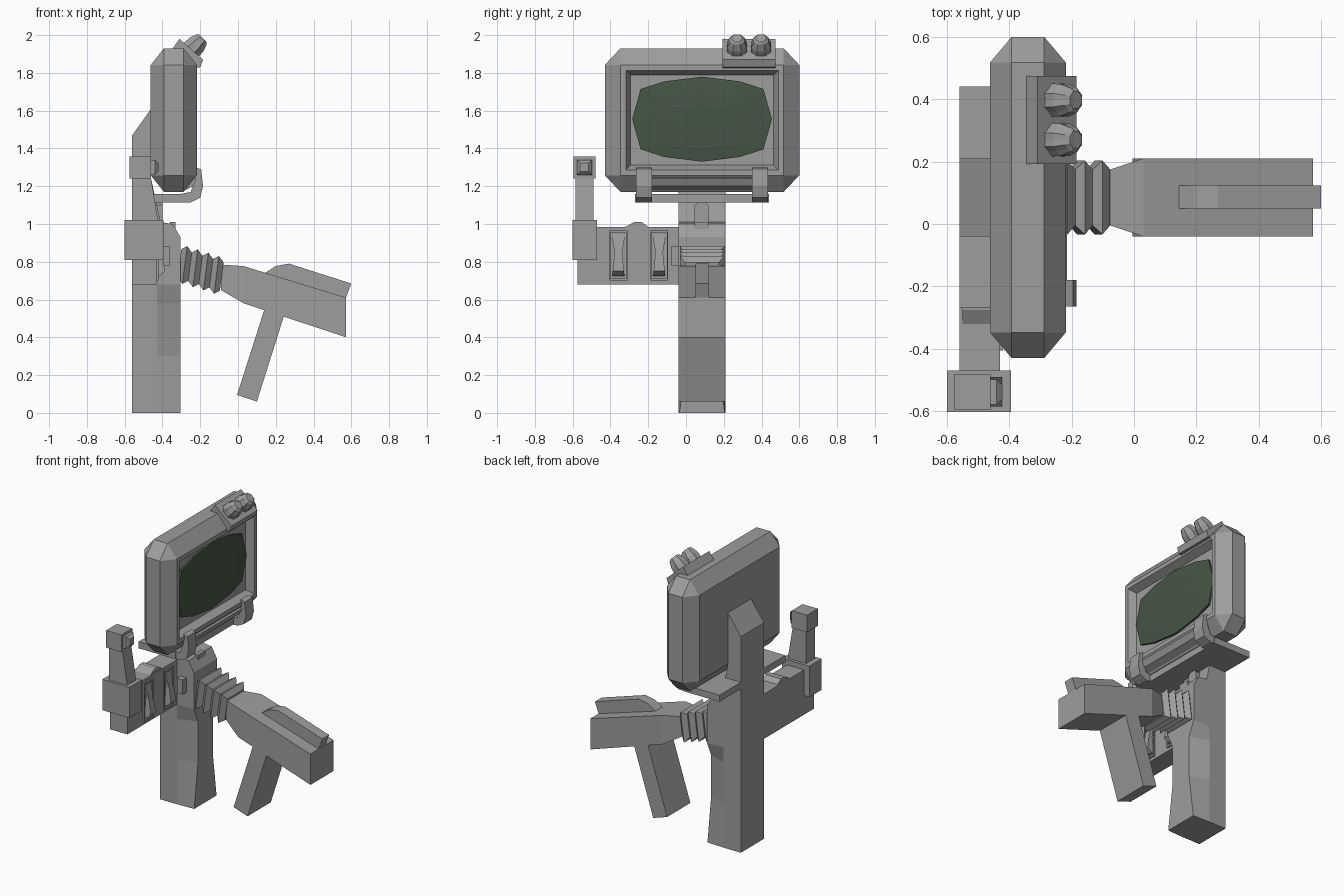
import bpy, bmesh, math
from mathutils import Vector, Matrix

cube = bpy.data.objects.get("Cube")
if cube:
    bpy.data.objects.remove(cube)


def material(name, rgb):
    m = bpy.data.materials.new(name)
    m.use_nodes = True
    m.diffuse_color = (*rgb, 1)
    m.node_tree.nodes["Principled BSDF"].inputs["Base Color"].default_value = (*rgb, 1)
    return m


GREY = material("grey plastic", (0.34, 0.34, 0.34))
GREEN = material("dark green glass", (0.06, 0.092, 0.06))
MID = 0.085          # centre line of post and handle in y
POST = (-0.04, 0.21)  # post width in y


def finish(name, bm, mat=GREY):
    bmesh.ops.recalc_face_normals(bm, faces=bm.faces)
    me = bpy.data.meshes.new(name)
    bm.to_mesh(me)
    bm.free()
    me.materials.append(mat)
    ob = bpy.data.objects.new(name, me)
    bpy.context.collection.objects.link(ob)
    return ob


def loft(name, rings, mat=GREY):
    """Skin a list of equal-length point rings and cap both ends."""
    bm = bmesh.new()
    vs = [[bm.verts.new(p) for p in r] for r in rings]
    n = len(vs[0])
    for a, b in zip(vs, vs[1:]):
        for i in range(n):
            j = (i + 1) % n
            bm.faces.new((a[i], a[j], b[j], b[i]))
    bm.faces.new(vs[0])
    bm.faces.new(vs[-1])
    return finish(name, bm, mat)


def side_prism(name, pts, y):
    """Profile in x and z, extruded along y."""
    return loft(name, [[(x, v, z) for x, z in pts] for v in y])


def front_prism(name, pts, x):
    """Profile in y and z, extruded along x."""
    return loft(name, [[(v, y, z) for y, z in pts] for v in x])


def box(name, x, y, z):
    return side_prism(name, [(x[0], z[0]), (x[1], z[0]), (x[1], z[1]), (x[0], z[1])], y)


def rect_x(x, hy, z0, z1):
    return [(x, MID - hy, z0), (x, MID + hy, z0), (x, MID + hy, z1), (x, MID - hy, z1)]


# Grip: back half straight, front half pinched at the waist
def grip_ring(z, pinch):
    a, b = POST
    return [(-0.56, a, z), (-0.43, a, z), (-0.305, a + pinch, z),
            (-0.305, b - pinch, z), (-0.43, b, z), (-0.56, b, z)]


loft("grip", [grip_ring(0, 0.005), grip_ring(0.3, 0.045),
              grip_ring(0.58, 0.045), grip_ring(0.68, 0)])

# Upper post and mast behind the display
side_prism("post_and_mast", [(-0.56, 0.68), (-0.305, 0.68), (-0.305, 0.93), (-0.345, 1.0),
                             (-0.41, 1.01), (-0.46, 1.24), (-0.46, 1.61), (-0.56, 1.47)], POST)
front_prism("mast_tongue", [(0.045, 0.98), (0.12, 0.98), (0.12, 1.1),
                            (0.085, 1.13), (0.045, 1.1)], (-0.47, -0.4))
box("post_latch", (-0.36, -0.33), (0.045, 0.12), (0.94, 1.01))

# Display housing: chamfered box with a recessed front
bm = bmesh.new()
centre = Vector((-0.34, MID, 1.55))
half = Vector((0.122, 0.515, 0.38))
cut = Vector((0.07, 0.083, 0.088))
for axis in range(3):
    for sx in (-1, 1):
        for sy in (-1, 1):
            for sz in (-1, 1):
                size = half - cut
                size[axis] = half[axis]
                bm.verts.new(centre + Vector((sx * size.x, sy * size.y, sz * size.z)))
bmesh.ops.convex_hull(bm, input=bm.verts)
bmesh.ops.dissolve_limit(bm, angle_limit=0.02, verts=bm.verts, edges=bm.edges)
bmesh.ops.recalc_face_normals(bm, faces=bm.faces)
face = max(bm.faces, key=lambda f: f.calc_center_median().x)
bmesh.ops.inset_individual(bm, faces=[face], thickness=0.04)
bmesh.ops.inset_individual(bm, faces=[face], thickness=0.035, depth=-0.05)
finish("display_housing", bm)

# Bulging screen
quarter = [(0.37, 0), (0.325, 0.16), (0.2, 0.2), (0, 0.225)]
outline = quarter + [(-y, z) for y, z in quarter[-2::-1]]
outline += [(-y, -z) for y, z in outline[1:-1]]


def screen_ring(x, s):
    return [(x, MID + y * s, 1.555 + z * s) for y, z in outline]


loft("screen", [screen_ring(-0.275, 1), screen_ring(-0.255, 1),
                screen_ring(-0.247, 0.7), screen_ring(-0.243, 0.35)], GREEN)

# Knob panel on the upper chamfer
side_prism("knob_panel", [(-0.345, 1.93), (-0.31, 1.98), (-0.185, 1.87),
                          (-0.2, 1.83), (-0.26, 1.82)], (0.193, 0.475))
tilt = Matrix.Rotation(math.radians(45), 4, 'Y')
for i, y in enumerate((0.27, 0.397)):
    rings = []
    for h, r in ((-0.02, 0.045), (0, 0.058), (0.04, 0.056), (0.08, 0.042), (0.09, 0.03)):
        ring = []
        for k in range(16):
            a = math.tau * k / 16
            q = r * (1 if k % 2 else 0.9)
            ring.append(Vector((-0.25, y, 1.92)) + tilt @ Vector((q * math.cos(a), q * math.sin(a), h)))
        rings.append(ring)
    loft(f"knob_{i + 1}", rings)

# Display bracket: shelf, hooks and front rail
box("bracket_shelf", (-0.56, -0.28), (-0.27, 0.44), (1.115, 1.16))
for side, s in (("right", -1), ("left", 1)):
    mid = MID + s * 0.307
    hook = [(-0.3, 1.115), (-0.25, 1.115), (-0.2, 1.14), (-0.185, 1.2), (-0.195, 1.29),
            (-0.225, 1.3), (-0.225, 1.24), (-0.25, 1.17), (-0.3, 1.16)]
    side_prism(f"hook_{side}", hook, (mid - 0.043, mid + 0.043))
side_prism("front_rail", [(-0.28, 1.18), (-0.235, 1.2), (-0.215, 1.24), (-0.24, 1.255),
                          (-0.28, 1.22)], (-0.22, 0.39))

# Side arm with end cap, top bump and switches
box("side_arm", (-0.56, -0.43), (-0.575, -0.03), (0.68, 0.985))
box("arm_end_cap", (-0.6, -0.395), (-0.602, -0.47), (0.81, 1.02))
front_prism("arm_bump", [(-0.32, 0.97), (-0.2, 0.97), (-0.2, 0.985), (-0.235, 1.01),
                         (-0.275, 1.01), (-0.32, 0.985)], (-0.55, -0.435))
for i, y in enumerate((-0.358, -0.142)):
    w = 0.047
    for k, s in enumerate((-1, 1)):
        edge = y + s * w
        box(f"switch_{i + 1}_frame_side_{k + 1}", (-0.44, -0.42),
            (edge - 0.006 * s, edge), (0.7, 0.965))
        zc = 0.8325 + s * 0.127
        box(f"switch_{i + 1}_frame_end_{k + 1}", (-0.44, -0.42),
            (y - w, y + w), (zc - 0.0055, zc + 0.0055))
    # lever, wide at both ends and narrow in the middle
    loft(f"switch_{i + 1}_lever",
         [[(-0.435, y - h, z), (x, y - h, z), (x, y + h, z), (-0.435, y + h, z)]
          for z, h, x in ((0.725, 0.032, -0.415), (0.75, 0.03, -0.385),
                          (0.85, 0.02, -0.405), (0.945, 0.036, -0.425))])
box("side_button", (-0.405, -0.36), (-0.08, -0.03), (0.78, 0.88))

# Stalk with a cube head and a button
loft("stalk", [[(-0.56, -0.585, z), (x, -0.585, z), (x, -0.49, z), (-0.56, -0.49, z)]
               for z, x in ((1.0, -0.42), (1.24, -0.46))])
box("stalk_head", (-0.575, -0.46), (-0.596, -0.48), (1.24, 1.357))
loft("stalk_button", [[(x, -0.538 + a * h, 1.3 + b * h) for a, b in ((-1, -1), (1, -1), (1, 1), (-1, 1))]
                      for x, h in ((-0.47, 0.04), (-0.44, 0.04), (-0.422, 0.022))])

# Ribbed sleeve between post and handle
rings = []
for k in range(9):
    x = -0.31 + 0.028 * k
    zc = 0.79 - 0.31 * (x + 0.305)
    peak = k % 2
    ring = rect_x(x, 0.118 if peak else 0.09, zc - (0.1 if peak else 0.075),
                  zc + (0.1 if peak else 0.075))
    rings.append([(px - 0.13 * (pz - zc) * -1, py, pz) for px, py, pz in ring])
loft("ribbed_sleeve", rings)

# Handle body, top ridge and lower leg
loft("handle_body", [rect_x(-0.09, 0.085, 0.65, 0.785), rect_x(0.03, 0.125, 0.58, 0.777),
                     rect_x(0.573, 0.125, 0.4, 0.61)])
side_prism("handle_ridge", [(0.135, 0.735), (0.2, 0.778), (0.27, 0.79), (0.6, 0.685),
                            (0.57, 0.605)], (0.05, 0.123))
side_prism("handle_leg", [(0.15, 0.58), (0.255, 0.55), (0.1, 0.06), (-0.005, 0.095)], POST)
